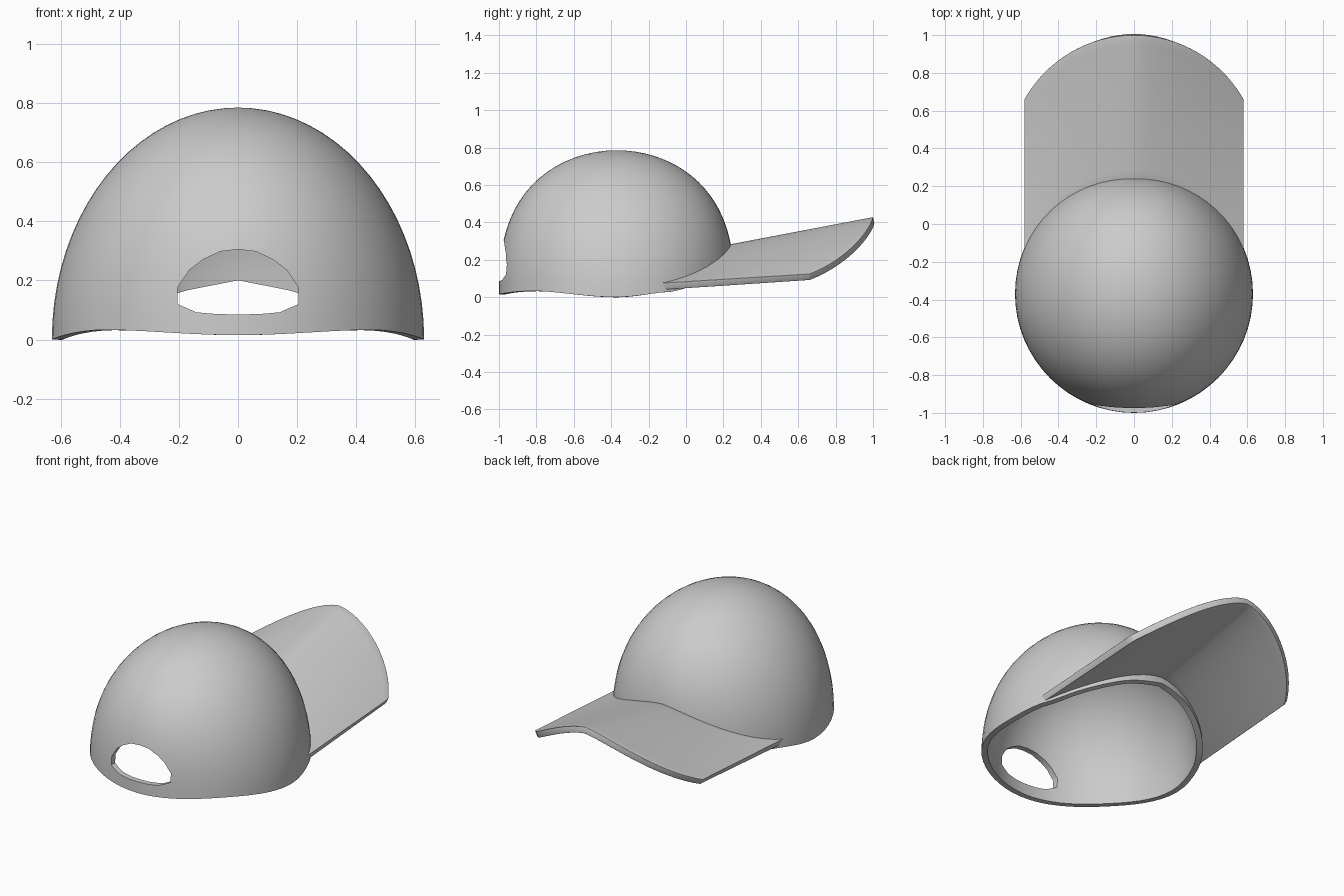
import bpy, math

if "Cube" in bpy.data.objects:
    bpy.data.objects.remove(bpy.data.objects["Cube"])

CY, R, H = -0.37, 0.63, 0.785   # crown centre, base radius, height
SEG, ROWS = 64, 20


def make_object(name, verts, faces):
    mesh = bpy.data.meshes.new(name)
    mesh.from_pydata(verts, [], faces)
    mesh.update()
    ob = bpy.data.objects.new(name, mesh)
    bpy.context.collection.objects.link(ob)
    return ob


def finish(ob, angle):
    # apply modifiers, then shade smooth with sharp creases
    bpy.ops.object.select_all(action='DESELECT')
    ob.select_set(True)
    bpy.context.view_layer.objects.active = ob
    bpy.ops.object.convert(target='MESH')
    bpy.ops.object.shade_smooth_by_angle(angle=math.radians(angle))


def rim_height(deg):
    # height of the crown's lower edge, 0 = brim side, 180 = opening side
    keys = [(0, .205), (20, .165), (40, .095), (60, .03), (90, 0), (135, .033), (180, .015)]
    for (a, za), (b, zb) in zip(keys, keys[1:]):
        if deg <= b:
            t = (deg - a) / (b - a)
            if a >= 60:
                t = t * t * (3 - 2 * t)
            return za + (zb - za) * t
    return keys[-1][1]


# crown: dome with a wavy lower edge, longer front to back near the top
verts, faces = [], []
for j in range(ROWS):
    s = math.sin(math.pi / 2 * j / ROWS)
    for i in range(SEG):
        a = 2 * math.pi * i / SEG
        zb = rim_height(math.degrees(min(a, 2 * math.pi - a)))
        z = zb + (H - zb) * s
        q = z / H
        verts.append((R * math.sqrt(1 - q ** 2) * math.sin(a),
                      CY + R * math.sqrt(1 - q ** 2.7) * math.cos(a), z))
verts.append((0, CY, H))
for i in range(SEG):
    k = (i + 1) % SEG
    for j in range(ROWS - 1):
        a, b = j * SEG, (j + 1) * SEG
        faces.append((a + k, a + i, b + i, b + k))
    top = (ROWS - 1) * SEG
    faces.append((top + k, top + i, len(verts) - 1))
crown = make_object("crown", verts, faces)
solid = crown.modifiers.new("thickness", 'SOLIDIFY')
solid.thickness, solid.offset = 0.035, -1

# cutter for the arched opening at the strap
half = [(0, .305), (.06, .298), (.12, .27), (.165, .235), (.205, .175),
        (.205, .12), (.14, .092), (.07, .086), (0, .085)]
outline = half + [(-x, z) for x, z in half[-2:0:-1]]
n = len(outline)
cv = [(x, y, z) for y in (-1.2, -0.7) for x, z in outline]
cf = [tuple(range(n - 1, -1, -1)), tuple(range(n, 2 * n))]
cf += [(i, (i + 1) % n, n + (i + 1) % n, n + i) for i in range(n)]
cutter = make_object("opening_cutter", cv, cf)
cutter.hide_render = True
cut = crown.modifiers.new("opening", 'BOOLEAN')
cut.operation, cut.solver, cut.object = 'DIFFERENCE', 'EXACT', cutter
finish(crown, 35)
bpy.data.objects.remove(cutter)

# brim: tent-shaped sheet from the crown wall to a rounded tip
NX, NY, W = 40, 16, 0.58
verts, faces = [], []
for i in range(NX + 1):
    x = W * math.sin(math.pi / 2 * (2 * i / NX - 1))
    y0 = CY + 0.607 * math.sqrt(1 - (x / 0.615) ** 2)
    y1 = 0.335 + math.sqrt(0.665 ** 2 - x * x)
    for j in range(NY + 1):
        y = y0 + (y1 - y0) * j / NY
        ridge = 0.285 + 0.19 * (y - 0.25)
        edge = 0.083 + 0.062 * y
        verts.append((x, y, ridge - (ridge - edge) * abs(x / W) ** 1.45))
for i in range(NX):
    for j in range(NY):
        a = i * (NY + 1) + j
        faces.append((a, a + NY + 1, a + NY + 2, a + 1))
brim = make_object("brim", verts, faces)
solid = brim.modifiers.new("thickness", 'SOLIDIFY')
solid.thickness, solid.offset = 0.038, -1
bev = brim.modifiers.new("soft_edge", 'BEVEL')
bev.width, bev.segments = 0.013, 3
bev.limit_method, bev.angle_limit = 'ANGLE', math.radians(50)
finish(brim, 50)
